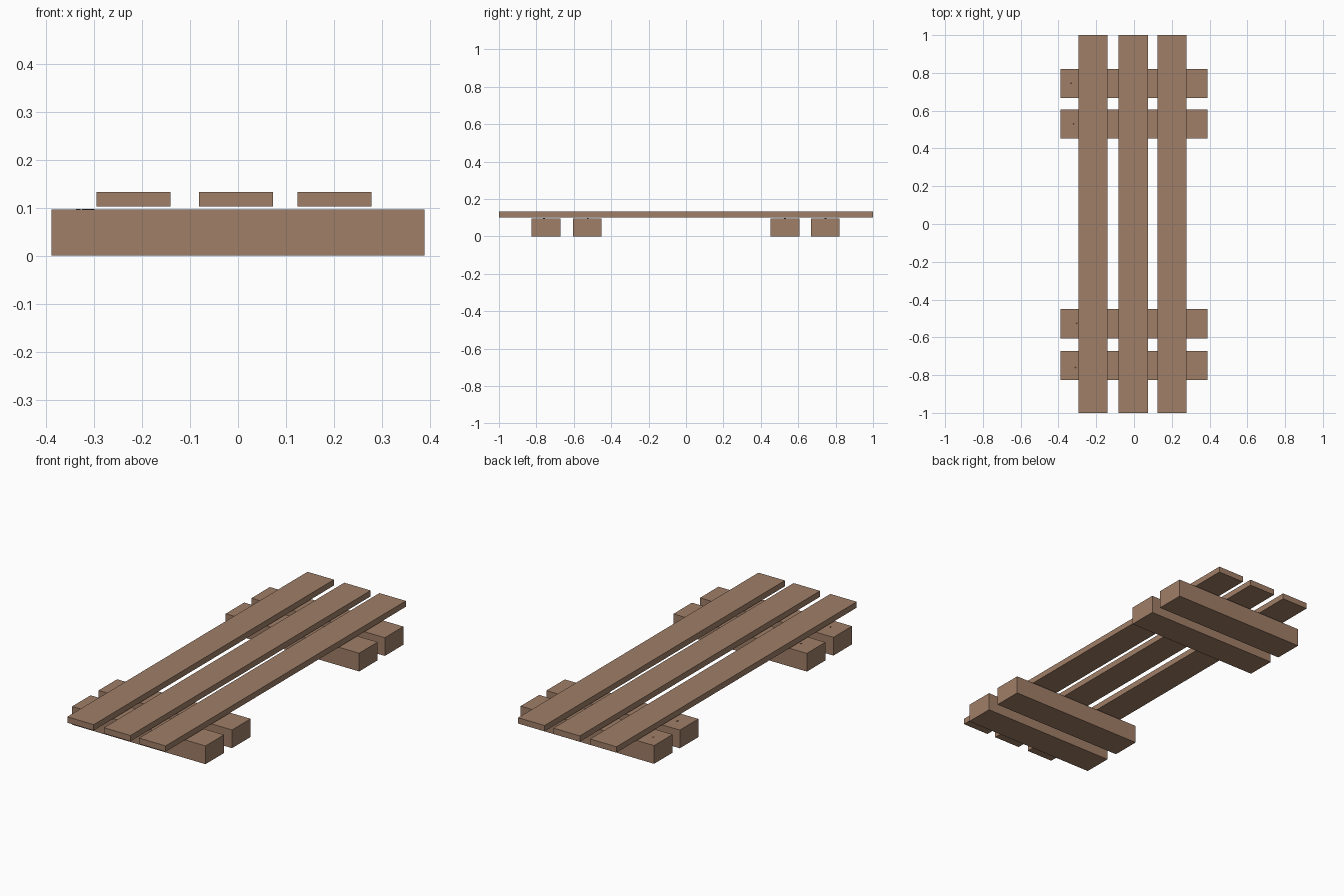
import bpy

if "Cube" in bpy.data.objects:
    bpy.data.objects.remove(bpy.data.objects["Cube"])

def material(name, colour):
    m = bpy.data.materials.new(name)
    m.diffuse_color = (*colour, 1)
    m.use_nodes = True
    m.node_tree.nodes["Principled BSDF"].inputs["Base Color"].default_value = m.diffuse_color
    return m

wood = material("brown_wood", (0.35, 0.21, 0.135))
dark = material("dark_nail", (0.09, 0.05, 0.035))

def box(name, x, y, z):
    """Box from (min, max) ranges on each axis."""
    bpy.ops.mesh.primitive_cube_add(size=1, location=[sum(r) / 2 for r in (x, y, z)])
    o = bpy.context.object
    o.name = name
    o.scale = [r[1] - r[0] for r in (x, y, z)]
    bpy.ops.object.transform_apply(location=False, rotation=False, scale=True)
    o.data.materials.append(wood)

# four cross beams on the ground
for i, y in enumerate((-0.749, -0.528, 0.53, 0.744)):
    box(f"cross_beam_{i + 1}", (-0.389, 0.389), (y - 0.077, y + 0.077), (0, 0.096))

# three long planks, just clear of the beams
for i, x in enumerate((-0.218, -0.004, 0.201)):
    box(f"long_plank_{i + 1}", (x - 0.077, x + 0.077), (-1, 1), (0.102, 0.133))

# tiny nail head near the left end of each beam
for i, (x, y) in enumerate(((-0.31, -0.76), (-0.304, -0.525), (-0.32, 0.53), (-0.333, 0.745))):
    bpy.ops.mesh.primitive_cylinder_add(vertices=8, radius=0.005, depth=0.004, location=(x, y, 0.0955))
    o = bpy.context.object
    o.name = f"nail_head_{i + 1}"
    o.data.materials.append(dark)
